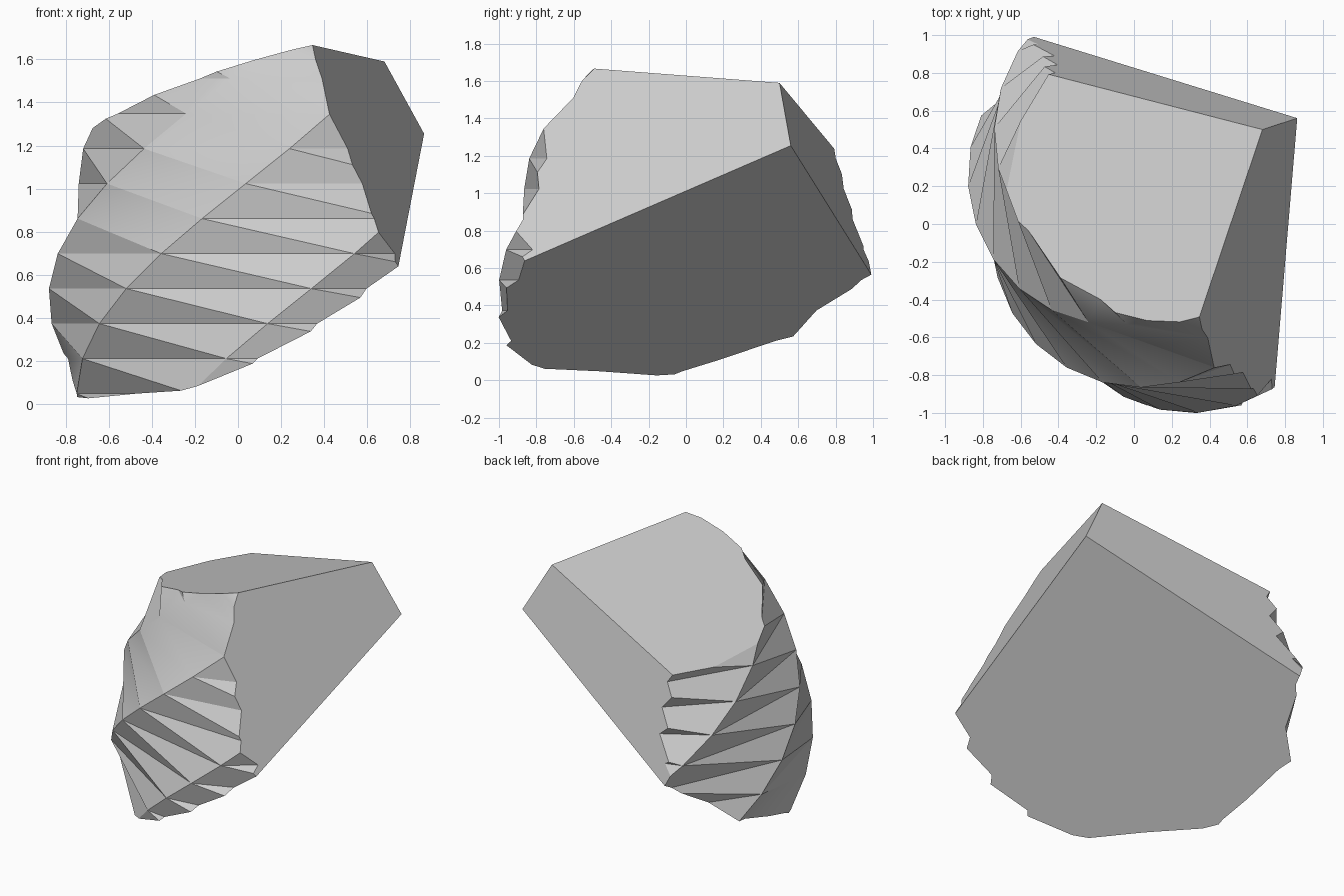
import bpy, bmesh
from math import cos, sin, radians
from mathutils import Vector

cube = bpy.data.objects.get("Cube")
if cube:
    bpy.data.objects.remove(cube)

# One stone colour
stone = bpy.data.materials.new("light_grey_stone")
stone.use_nodes = True
colour = (0.6, 0.6, 0.6, 1)
stone.diffuse_color = colour
stone.node_tree.nodes["Principled BSDF"].inputs["Base Color"].default_value = colour

# Twisted column: each corner climbs along a helix (centre x, centre y, radius, angle)
TWIST, STEP, BASE = 15, 0.1625, 0.048
helices = [
    (0.30, -0.22, 1.12, -19),
    (0.40, 0.30, 1.40, 20),
    (0.16, 0.50, 0.76, 58),
    (0.08, 0.48, 0.82, 133),
    (-0.09, 0.255, 0.79, -176),
    (0.036, -0.08, 0.785, -135),
    (0.30, -0.22, 0.78, -87),
]
bm = bmesh.new()
rings = []
for level in range(-1, 13):
    ring = []
    for cx, cy, r, start in helices:
        a = radians(start + TWIST * (level - 3))
        ring.append(bm.verts.new((cx + r * cos(a), cy + r * sin(a), BASE + STEP * level)))
    rings.append(ring)

# Triangulated walls, with the split along the bulging diagonal
count = len(helices)
for low, high in zip(rings, rings[1:]):
    for i in range(count):
        j = (i + 1) % count
        bm.faces.new((low[i], low[j], high[i]))
        bm.faces.new((low[j], high[j], high[i]))
bm.faces.new(list(reversed(rings[0])))
bm.faces.new(rings[-1])

# Four clean breaks: right, back, underside and top
peak = Vector((0.33, -0.54, 1.67))
upper_back = Vector((0.68, 0.50, 1.59))
shoulder = Vector((0.865, 0.56, 1.255))
front_tip = Vector((0.745, -0.86, 0.64))
back_tip = Vector((-0.56, 1.00, 0.55))
left_rim = Vector((-0.44, 0.80, 1.24))
inside = Vector((0, 0, 0.8))
breaks = [
    (peak, upper_back, front_tip),
    (upper_back, shoulder, back_tip),
    (shoulder, front_tip, back_tip),
    (peak, upper_back, left_rim),
]
for a, b, c in breaks:
    normal = (b - a).cross(c - a).normalized()
    if normal.dot(inside - a) > 0:
        normal.negate()
    bmesh.ops.bisect_plane(
        bm, geom=bm.verts[:] + bm.edges[:] + bm.faces[:], dist=0.0001,
        plane_co=a, plane_no=normal, clear_outer=True)
    rim = [e for e in bm.edges if e.is_boundary]
    bmesh.ops.holes_fill(bm, edges=rim, sides=0)
bmesh.ops.recalc_face_normals(bm, faces=bm.faces[:])

mesh = bpy.data.meshes.new("stone_chunk")
bm.to_mesh(mesh)
bm.free()
mesh.materials.append(stone)
chunk = bpy.data.objects.new("stone_chunk", mesh)
bpy.context.collection.objects.link(chunk)
bpy.context.view_layer.objects.active = chunk
chunk.select_set(True)
bpy.ops.object.shade_smooth_by_angle(angle=radians(30))
